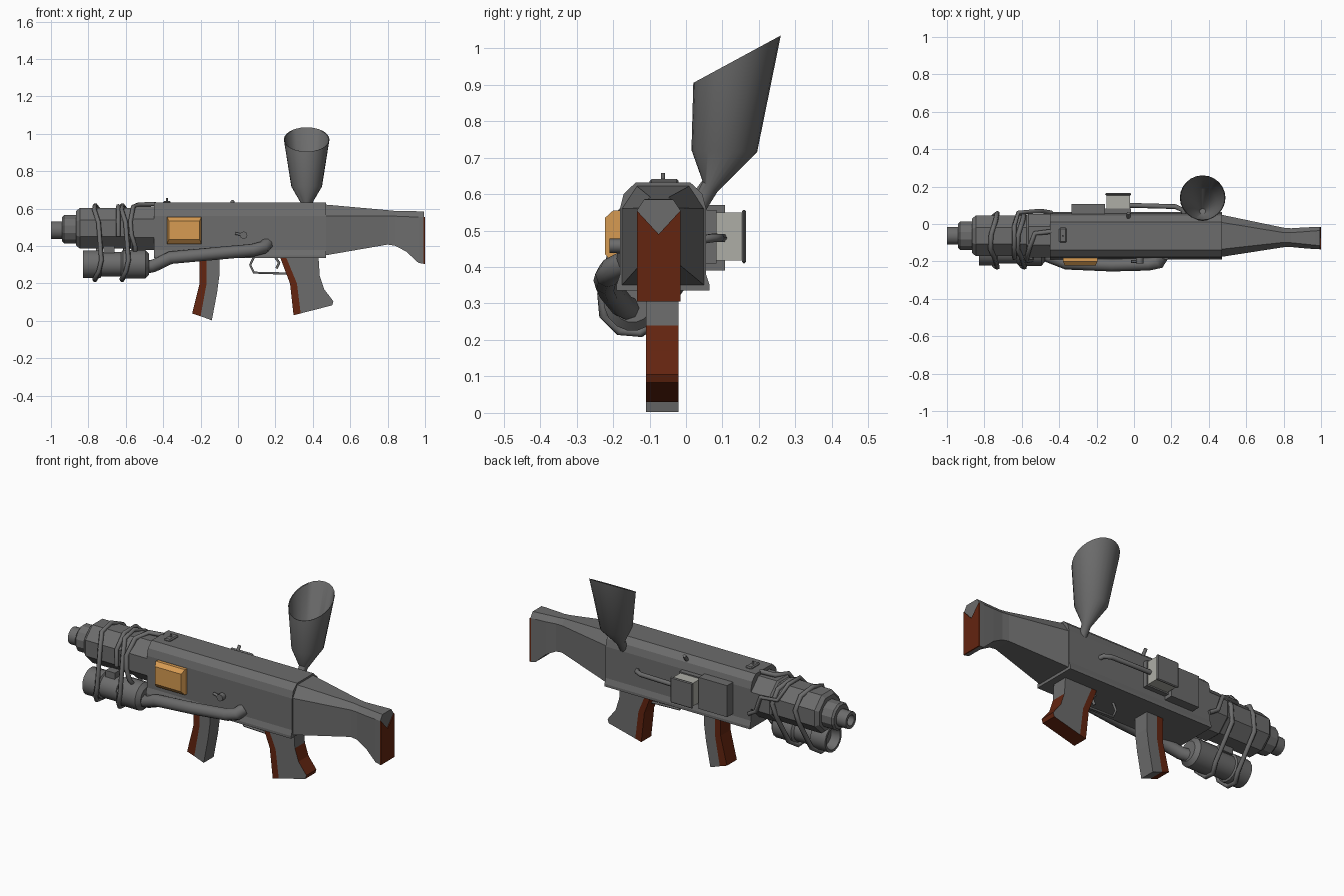
import bpy, bmesh, math
from mathutils import Vector

YC = -0.063  # centre plane of the body


def material(name, rgb):
    m = bpy.data.materials.new(name)
    m.diffuse_color = (*rgb, 1)
    return m


GREY = material("gunmetal grey", (0.15, 0.15, 0.15))
BROWN = material("dark brown", (0.125, 0.018, 0.005))
ORANGE = material("orange panel", (0.68, 0.33, 0.085))
LIGHT = material("light grey", (0.42, 0.42, 0.38))


def loft(name, rings, mats=(GREY,), rule=None, caps=(True, True), smooth=False):
    """Skin a list of equal-length point rings."""
    bm = bmesh.new()
    vs = [[bm.verts.new(p) for p in r] for r in rings]
    n = len(rings[0])
    for a, b in zip(vs, vs[1:]):
        for i in range(n):
            j = (i + 1) % n
            bm.faces.new((a[i], a[j], b[j], b[i]))
    if caps[0]:
        bm.faces.new(vs[0][::-1])
    if caps[1]:
        bm.faces.new(vs[-1])
    bmesh.ops.recalc_face_normals(bm, faces=bm.faces)
    if rule:
        for f in bm.faces:
            f.normal_update()
            f.material_index = rule(f)
    me = bpy.data.meshes.new(name)
    bm.to_mesh(me)
    bm.free()
    for m in mats:
        me.materials.append(m)
    ob = bpy.data.objects.new(name, me)
    bpy.context.collection.objects.link(ob)
    if smooth:
        bpy.ops.object.select_all(action='DESELECT')
        ob.select_set(True)
        bpy.context.view_layer.objects.active = ob
        bpy.ops.object.shade_smooth_by_angle(angle=math.radians(35))
    return ob


def prism_y(name, pts, y0, y1, **kw):
    return loft(name, [[(x, y, z) for x, z in pts] for y in (y0, y1)], **kw)


def box(name, x0, x1, y0, y1, z0, z1, mat=GREY, bevel=0.0):
    ob = prism_y(name, [(x0, z0), (x1, z0), (x1, z1), (x0, z1)], y0, y1, mats=(mat,))
    if bevel:
        b = ob.modifiers.new("bevel", 'BEVEL')
        b.width, b.segments = bevel, 1
    return ob


def lathe_x(name, profile, yc, zc, sides, smooth=False, caps=(True, True)):
    rings = []
    for x, r in profile:
        rings.append([(x, yc + r * math.cos((i + .5) * math.tau / sides),
                       zc + r * math.sin((i + .5) * math.tau / sides)) for i in range(sides)])
    return loft(name, rings, smooth=smooth, caps=caps)


def tube(name, pts, r, cyclic=False, mat=GREY, res=1):
    cu = bpy.data.curves.new(name, 'CURVE')
    cu.dimensions = '3D'
    cu.bevel_depth, cu.bevel_resolution, cu.use_fill_caps = r, res, True
    sp = cu.splines.new('POLY')
    sp.points.add(len(pts) - 1)
    for p, q in zip(sp.points, pts):
        p.co = (*q, 1)
    sp.use_cyclic_u = cyclic
    cu.materials.append(mat)
    ob = bpy.data.objects.new(name, cu)
    bpy.context.collection.objects.link(ob)
    return ob


# Receiver with rounded shoulders and a bottom flange
half = [(0.128, 0.335), (0.128, 0.35), (0.118, 0.38), (0.118, 0.56),
        (0.108, 0.60), (0.075, 0.632)]
section = half + [(-a, z) for a, z in reversed(half)]
loft("receiver", [[(x, YC + a, z) for a, z in section] for x in (-0.45, 0.47)])

# Stock: tapering sections (x, centre y, half width, bottom, shoulder, top, top half width)
stock = [(0.465, -0.063, 0.113, 0.35, 0.56, 0.622, 0.072),
         (0.80, -0.072, 0.052, 0.408, 0.562, 0.592, 0.026),
         (0.84, -0.073, 0.05, 0.402, 0.56, 0.588, 0.027),
         (0.90, -0.074, 0.055, 0.37, 0.557, 0.587, 0.032),
         (0.965, -0.075, 0.059, 0.31, 0.556, 0.586, 0.038),
         (0.995, -0.075, 0.06, 0.305, 0.555, 0.585, 0.04)]
loft("stock", [[(x, y - w, b), (x, y + w, b), (x, y + w, s), (x, y + t, h),
                (x, y - t, h), (x, y - w, s)] for x, y, w, b, s, h, t in stock])
butt = [(-0.135, 0.305), (-0.015, 0.305), (-0.015, 0.555), (-0.075, 0.49), (-0.135, 0.555)]
loft("butt_pad", [[(x, y, z) for y, z in butt] for x in (0.993, 1.0)], mats=(BROWN,))

# Barrel shroud, collar and hollow muzzle
lathe_x("barrel_shroud", [(-0.865, 0.10), (-0.845, 0.118), (-0.44, 0.118)], YC, 0.495, 8)
lathe_x("shroud_collar", [(-0.575, 0.118), (-0.565, 0.127), (-0.44, 0.127)], YC, 0.495, 8)
lathe_x("muzzle_step", [(-0.94, 0.068), (-0.93, 0.078), (-0.855, 0.078)], YC, 0.49, 12)
lathe_x("muzzle", [(-0.93, 0.048), (-1.0, 0.048), (-1.0, 0.03), (-0.94, 0.03)],
        YC, 0.485, 16, smooth=True)

# Side tank
TY, TZ = -0.147, 0.303
lathe_x("tank", [(-0.78, 0.052), (-0.83, 0.062), (-0.83, 0.076), (-0.735, 0.076),
                 (-0.73, 0.066), (-0.625, 0.066), (-0.615, 0.078), (-0.495, 0.078),
                 (-0.475, 0.055)], TY, TZ, 16, smooth=True)


# Straps looping around barrel and tank
def arc(cy, cz, r, a0, a1, n):
    return [(cy + r * math.cos(math.radians(a0 + (a1 - a0) * i / n)),
             cz + r * math.sin(math.radians(a0 + (a1 - a0) * i / n))) for i in range(n + 1)]


loop = arc(YC, 0.495, 0.122, -30, 165, 5) + arc(TY, TZ, 0.087, 165, 325, 4)
for n, x in enumerate((-0.75, -0.605)):
    tube(f"strap_{n}", [(x + 0.02 * math.sin(i * 1.3), y, z) for i, (y, z) in enumerate(loop)],
         0.013, cyclic=True)

# Hoses along the shroud
tube("front_hose", [(-0.44, -0.04, 0.625), (-0.53, -0.05, 0.622), (-0.56, -0.13, 0.61),
                    (-0.575, -0.185, 0.53), (-0.57, -0.195, 0.46), (-0.55, -0.195, 0.40),
                    (-0.55, -0.16, 0.36)], 0.013)
tube("back_hose", [(-0.44, 0.06, 0.42), (-0.49, 0.068, 0.45), (-0.52, 0.068, 0.54),
                   (-0.62, 0.06, 0.545), (-0.64, -0.01, 0.614), (-0.64, -0.115, 0.614),
                   (-0.64, -0.182, 0.545), (-0.64, -0.182, 0.45)], 0.012)
box("tank_bracket", -0.72, -0.66, -0.17, -0.09, 0.35, 0.40)

# Thick feed pipe from tank to receiver
tube("feed_pipe", [(-0.50, -0.155, 0.285), (-0.45, -0.175, 0.295), (-0.36, -0.21, 0.338),
                   (-0.12, -0.22, 0.36), (0.08, -0.215, 0.378), (0.135, -0.205, 0.392),
                   (0.155, -0.17, 0.41)], 0.034, res=2)

# Orange side panel
panel = [(-0.38, 0.41), (-0.195, 0.41), (-0.195, 0.555), (-0.38, 0.555)]
inner = [(-0.37, 0.435), (-0.205, 0.435), (-0.205, 0.535), (-0.37, 0.535)]
loft("side_panel", [[(x, y, z) for x, z in p] for p, y in
                    ((panel, -0.175), (panel, -0.20), (inner, -0.222))], mats=(ORANGE,))

# Selector knob and lever
tube("selector_knob", [(0.03, -0.17, 0.458), (0.03, -0.21, 0.458)], 0.02, res=2)
tube("selector_lever", [(0.03, -0.2, 0.458), (-0.015, -0.2, 0.468)], 0.008)

# Magazine: brown front strip and grey body
prism_y("magazine_front", [(-0.205, 0.345), (-0.168, 0.345), (-0.168, 0.20), (-0.20, 0.025),
                           (-0.245, 0.04), (-0.205, 0.20)], -0.11, -0.02, mats=(BROWN,))
prism_y("magazine", [(-0.168, 0.345), (-0.10, 0.345), (-0.10, 0.24), (-0.112, 0.15),
                     (-0.14, 0.003), (-0.20, 0.025), (-0.168, 0.20)], -0.11, -0.02)


# Pistol grip: brown front strip, brown lower rear and underside
def grip_rule(f):
    return int(abs(f.normal.y) < 0.5 and f.calc_center_median().z < 0.22)


prism_y("grip_front", [(0.223, 0.345), (0.255, 0.345), (0.315, 0.20), (0.335, 0.04),
                       (0.297, 0.03), (0.278, 0.20)], -0.11, -0.02, mats=(BROWN,))
prism_y("grip", [(0.255, 0.345), (0.43, 0.345), (0.437, 0.24), (0.46, 0.17), (0.51, 0.105),
                 (0.503, 0.083), (0.335, 0.04), (0.315, 0.20)], -0.11, -0.02,
        mats=(GREY, BROWN), rule=grip_rule)

# Trigger and guard
tube("trigger_guard", [(0.085, YC, 0.34), (0.065, YC, 0.30), (0.085, YC, 0.258),
                       (0.26, YC, 0.253)], 0.007)
tube("trigger", [(0.20, YC, 0.34), (0.22, YC, 0.31), (0.205, YC, 0.28)], 0.008)

# Funnel: sections (centre y, centre z, x radius, tilt vector y, z)
funnel = [(0.035, 0.565, 0.022, 0.018, -0.012), (0.066, 0.62, 0.024, 0.02, -0.014),
          (0.105, 0.718, 0.082, 0.09, -0.003), (0.14, 0.97, 0.122, 0.12, 0.065),
          (0.14, 0.968, 0.118, 0.116, 0.063), (0.106, 0.724, 0.078, 0.085, -0.003),
          (0.068, 0.63, 0.016, 0.014, -0.01)]
loft("funnel", [[(0.367 + rx * math.cos(a), y + ty * math.sin(a), z + tz * math.sin(a))
                 for a in (i * math.tau / 24 for i in range(24))]
                for y, z, rx, ty, tz in funnel], smooth=True)

# Rear-side housing with light box, cover plates and rod
box("side_housing", -0.335, -0.155, 0.04, 0.107, 0.39, 0.57)
box("light_box", -0.148, -0.022, 0.05, 0.157, 0.418, 0.55, LIGHT)
box("inner_plate", -0.155, -0.015, 0.05, 0.083, 0.41, 0.557)
box("cover_plate", -0.155, -0.015, 0.153, 0.165, 0.41, 0.557, bevel=0.005)
tube("rod", [(-0.03, 0.1, 0.48), (0.22, 0.093, 0.48), (0.26, 0.075, 0.48), (0.27, 0.04, 0.475)],
     0.013)

# Sight and bolt pin on top
box("sight_base", -0.40, -0.36, -0.10, -0.02, 0.625, 0.642, bevel=0.006)
tube("sight_post", [(-0.38, YC, 0.63), (-0.38, YC, 0.658)], 0.006)
tube("bolt_pin", [(-0.03, 0.02, 0.59), (-0.03, 0.058, 0.64)], 0.01)
